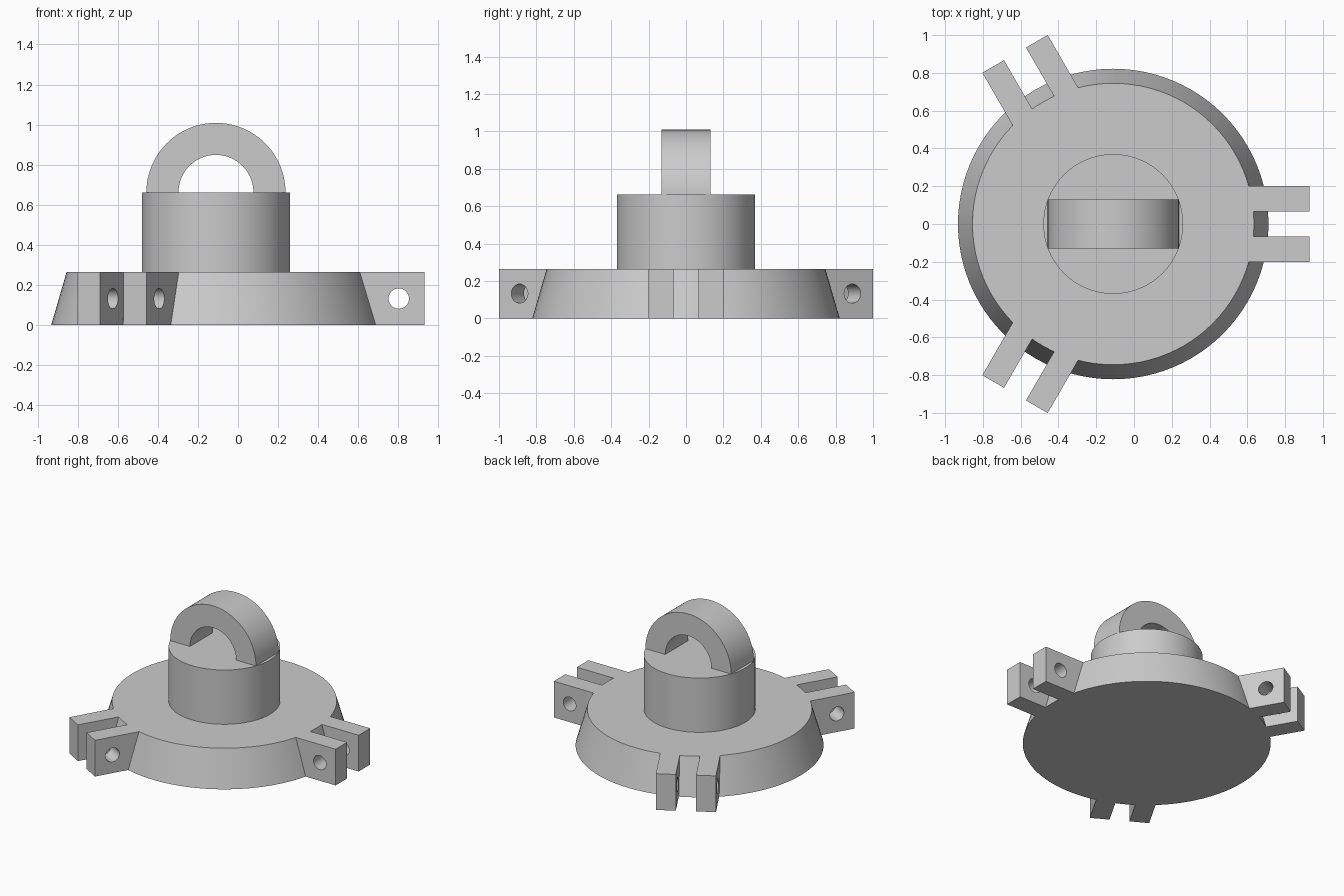
import bpy, bmesh
from math import pi, cos, sin
from mathutils import Matrix, Vector

cube = bpy.data.objects.get("Cube")
if cube:
    bpy.data.objects.remove(cube, do_unlink=True)

CX = -0.11          # axis of the round body
BASE_H = 0.265
BODY_TOP = 0.662
AXIS = Matrix.Translation((CX, 0, 0))

grey = bpy.data.materials.new("plain_grey")
grey.use_nodes = True
grey.diffuse_color = (0.6, 0.6, 0.6, 1)
grey.node_tree.nodes["Principled BSDF"].inputs["Base Color"].default_value = (0.6, 0.6, 0.6, 1)


def make(name, bm):
    bmesh.ops.recalc_face_normals(bm, faces=bm.faces)
    mesh = bpy.data.meshes.new(name)
    bm.to_mesh(mesh)
    bm.free()
    mesh.materials.append(grey)
    obj = bpy.data.objects.new(name, mesh)
    bpy.context.collection.objects.link(obj)
    return obj


def cone(name, r1, r2, depth, matrix, segments=96):
    bm = bmesh.new()
    bmesh.ops.create_cone(bm, cap_ends=True, segments=segments, radius1=r1,
                          radius2=r2, depth=depth, matrix=matrix)
    return make(name, bm)


def select(obj):
    bpy.ops.object.select_all(action='DESELECT')
    obj.select_set(True)
    bpy.context.view_layer.objects.active = obj


def combine(target, tool, operation):
    select(target)
    mod = target.modifiers.new(operation.lower(), 'BOOLEAN')
    mod.operation = operation
    mod.solver = 'EXACT'
    mod.object = tool
    bpy.ops.object.modifier_apply(modifier=mod.name)
    bpy.data.objects.remove(tool, do_unlink=True)


# Tapered round base
base = cone("base", 0.822, 0.745, BASE_H, AXIS @ Matrix.Translation((0, 0, BASE_H / 2)))

# Three pairs of drilled lugs merged into the base
INNER, OUTER, THICK = 0.6, 1.04, 0.133
for i in range(3):
    turn = AXIS @ Matrix.Rotation(i * 2 * pi / 3, 4, 'Z')
    for side in (-1, 1):
        bm = bmesh.new()
        place = Matrix.Translation(((INNER + OUTER) / 2, side * 0.1335, BASE_H / 2))
        size = Matrix.Diagonal((OUTER - INNER, THICK, BASE_H, 1))
        bmesh.ops.create_cube(bm, size=1, matrix=turn @ place @ size)
        lug = make("lug", bm)
        hole = cone("pin_hole", 0.051, 0.051, 0.3,
                    turn @ Matrix.Translation((0.912, side * 0.1335, BASE_H / 2))
                    @ Matrix.Rotation(pi / 2, 4, 'X'), 32)
        combine(lug, hole, 'DIFFERENCE')
        combine(base, lug, 'UNION')

# Central post
post_low = BASE_H - 0.01
post = cone("post", 0.37, 0.37, BODY_TOP - post_low,
            AXIS @ Matrix.Translation((0, 0, (BODY_TOP + post_low) / 2)))

# Half-ring handle, feet sunk slightly into the post
STEPS, FOOT = 48, 0.015
bm = bmesh.new()
rows = []
for i in range(-1, STEPS + 2):
    a = pi * min(max(i, 0), STEPS) / STEPS
    drop = FOOT if i in (-1, STEPS + 1) else 0
    rows.append([bm.verts.new((CX + r * cos(a), y, BODY_TOP + r * sin(a) - drop))
                 for r, y in ((0.347, -0.131), (0.347, 0.131), (0.187, 0.131), (0.187, -0.131))])
for a, b in zip(rows, rows[1:]):
    for k in range(4):
        n = (k + 1) % 4
        bm.faces.new((a[k], a[n], b[n], b[k]))
bm.faces.new(rows[0])
bm.faces.new(rows[-1])
handle = make("ring_handle", bm)

for obj in (base, post, handle):
    select(obj)
    bpy.ops.object.shade_smooth_by_angle(angle=pi / 6)
